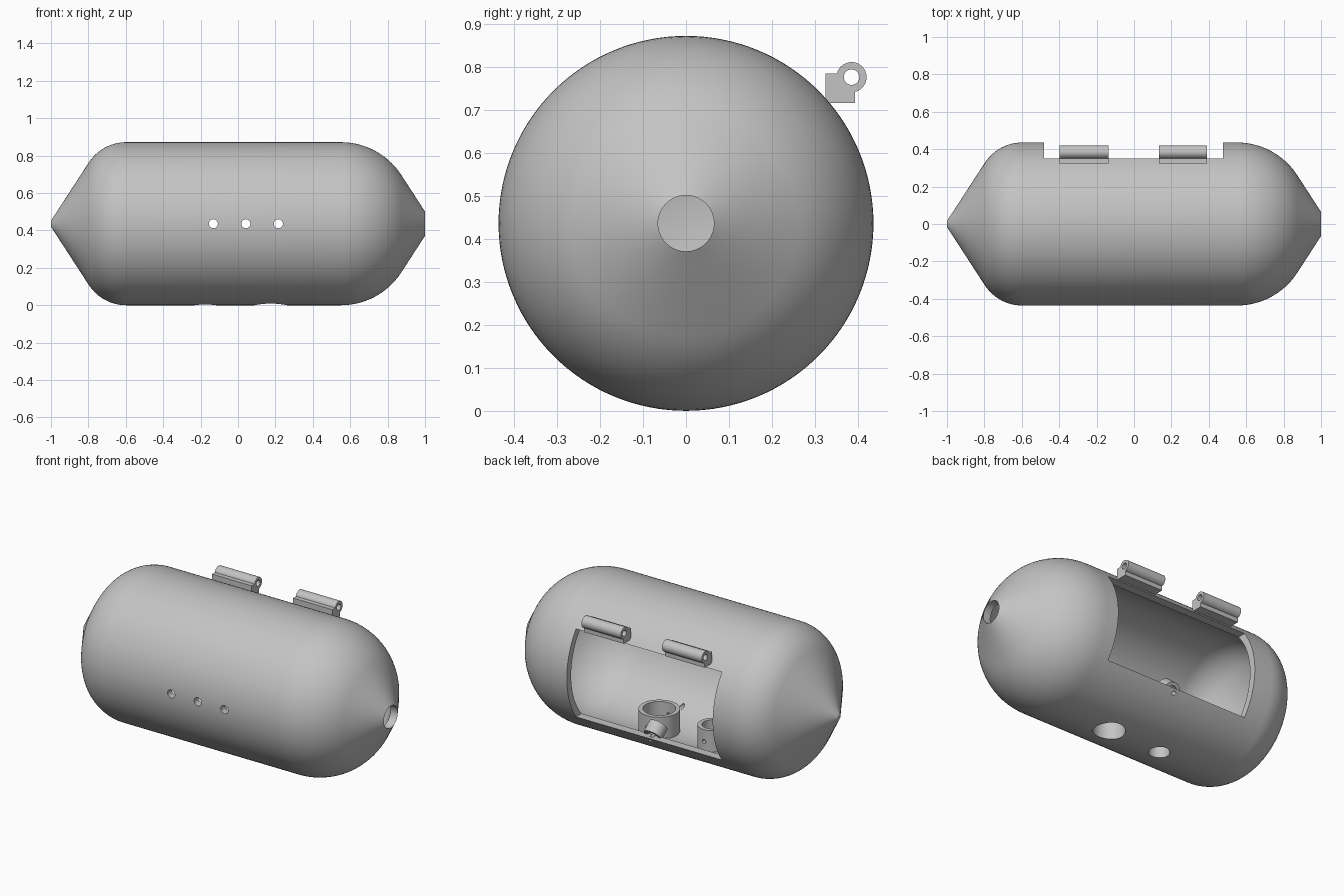
import bpy, bmesh, math
from mathutils import Vector, Matrix

cube = bpy.data.objects.get("Cube")
if cube:
    bpy.data.objects.remove(cube, do_unlink=True)

R = 0.436           # hull radius, also the height of its axis
WALL = 0.04
SLOPE = math.radians(57)

grey = bpy.data.materials.new("plain grey")
grey.use_nodes = True
grey.diffuse_color = (0.55, 0.55, 0.55, 1)
bsdf = next(n for n in grey.node_tree.nodes if n.type == "BSDF_PRINCIPLED")
bsdf.inputs["Base Color"].default_value = grey.diffuse_color


def add_object(name, bm):
    bmesh.ops.recalc_face_normals(bm, faces=bm.faces)
    mesh = bpy.data.meshes.new(name)
    bm.to_mesh(mesh)
    bm.free()
    mesh.materials.append(grey)
    obj = bpy.data.objects.new(name, mesh)
    bpy.context.collection.objects.link(obj)
    return obj


def cylinder(name, radius, start, end, segments=48):
    start, end = Vector(start), Vector(end)
    axis = end - start
    turn = axis.to_track_quat("Z", "Y").to_matrix().to_4x4()
    bm = bmesh.new()
    bmesh.ops.create_cone(bm, cap_ends=True, segments=segments, radius1=radius,
                          radius2=radius, depth=axis.length,
                          matrix=Matrix.Translation((start + end) / 2) @ turn)
    return add_object(name, bm)


def box(name, low, high):
    low, high = Vector(low), Vector(high)
    bm = bmesh.new()
    size = Matrix.Diagonal((high - low).to_4d())
    size[3][3] = 1
    bmesh.ops.create_cube(bm, size=1, matrix=Matrix.Translation((low + high) / 2) @ size)
    return add_object(name, bm)


def combine(target, tool, operation="DIFFERENCE"):
    mod = target.modifiers.new("shape", "BOOLEAN")
    mod.operation = operation
    mod.solver = "EXACT"
    mod.object = tool
    bpy.context.view_layer.objects.active = target
    bpy.ops.object.modifier_apply(modifier=mod.name)
    bpy.data.objects.remove(tool, do_unlink=True)


def hull_profile(inset, left_end, right_end):
    """Straight cones joined to the cylinder by rounded shoulders, left to right."""
    points = []
    steps = 14
    for cx, radius, side in ((-0.597, 0.24, -1), (0.55, 0.385, 1)):
        arc = []
        for i in range(steps + 1):
            a = SLOPE * i / steps
            arc.append((cx + side * (radius - inset) * math.sin(a),
                        R - radius + (radius - inset) * math.cos(a)))
        x, r = arc[-1]
        end = left_end if side < 0 else right_end
        arc.append((x + side * (r - end) / math.tan(SLOPE), end))
        points += arc if side > 0 else arc[::-1]
    return points


# Hollow hull with a pointed left end and an open right end
outline = hull_profile(0, 0.015, 0.065)
outline = [(outline[0][0], 0)] + outline + hull_profile(WALL, 0, 0.065)[::-1]
bm = bmesh.new()
verts = [bm.verts.new((x, 0, r)) for x, r in outline]
edges = [bm.edges.new(pair) for pair in zip(verts, verts[1:])]
bmesh.ops.spin(bm, geom=verts + edges, cent=(0, 0, 0), axis=(1, 0, 0),
               angle=math.tau, steps=128, use_duplicate=False)
bmesh.ops.remove_doubles(bm, verts=bm.verts, dist=0.0001)
bmesh.ops.translate(bm, verts=bm.verts, vec=(0, 0, R))
hull = add_object("hull", bm)

# Rear hatch opening and three front holes
combine(hull, box("hatch_cutter", (-0.48, 0.1, R - 0.26), (0.475, 0.6, R + 0.26)))
for x in (-0.132, 0.042, 0.216):
    combine(hull, cylinder("hole_cutter", 0.024, (x, -0.6, R), (x, -0.2, R)))

# Bottom ports with upright collars, each cross drilled front to back
drill_z = R - 0.335
for name, x, bore in (("small_collar", -0.175, 0.058), ("large_collar", 0.175, 0.088)):
    collar = cylinder(name, bore + 0.024, (x, 0, R - 0.398), (x, 0, 0.172), 64)
    for part in (hull, collar):
        combine(part, cylinder("port_cutter", bore, (x, 0, -0.1), (x, 0, 0.3), 64))
        combine(part, cylinder("drill_cutter", 0.012, (x, -0.25, drill_z),
                               (x, 0.16, drill_z), 20))

# Angled boss at the lower hatch edge, with a small hole out through the hull
tilt = math.radians(40)


def on_ray(distance):
    return (0, distance * math.cos(tilt), R - distance * math.sin(tilt))


boss = cylinder("hatch_boss", 0.054, on_ray(0.335), on_ray(0.405))
combine(boss, cylinder("boss_cutter", 0.034, on_ray(0.3), on_ray(0.45)))
combine(hull, cylinder("pin_cutter", 0.012, on_ray(0.36), on_ray(0.5), 20))

# Two hinge knuckles above the hatch
for name, x0, x1 in (("right_hinge", -0.397, -0.137), ("left_hinge", 0.133, 0.391)):
    hinge = box(name, (x0, 0.324, 0.716), (x1, 0.393, 0.784))
    combine(hinge, cylinder("knuckle", 0.035, (x0, 0.385, 0.776), (x1, 0.385, 0.776)), "UNION")
    combine(hinge, cylinder("pin_cutter", 0.018, (x0 - 0.1, 0.385, 0.776),
                            (x1 + 0.1, 0.385, 0.776)))

# Smooth curved faces, keep crisp edges
bpy.ops.object.select_all(action="DESELECT")
for obj in bpy.context.collection.objects:
    if obj.type == "MESH" and grey.name in obj.data.materials:
        obj.select_set(True)
        bpy.context.view_layer.objects.active = obj
bpy.ops.object.shade_smooth_by_angle(angle=math.radians(25))
